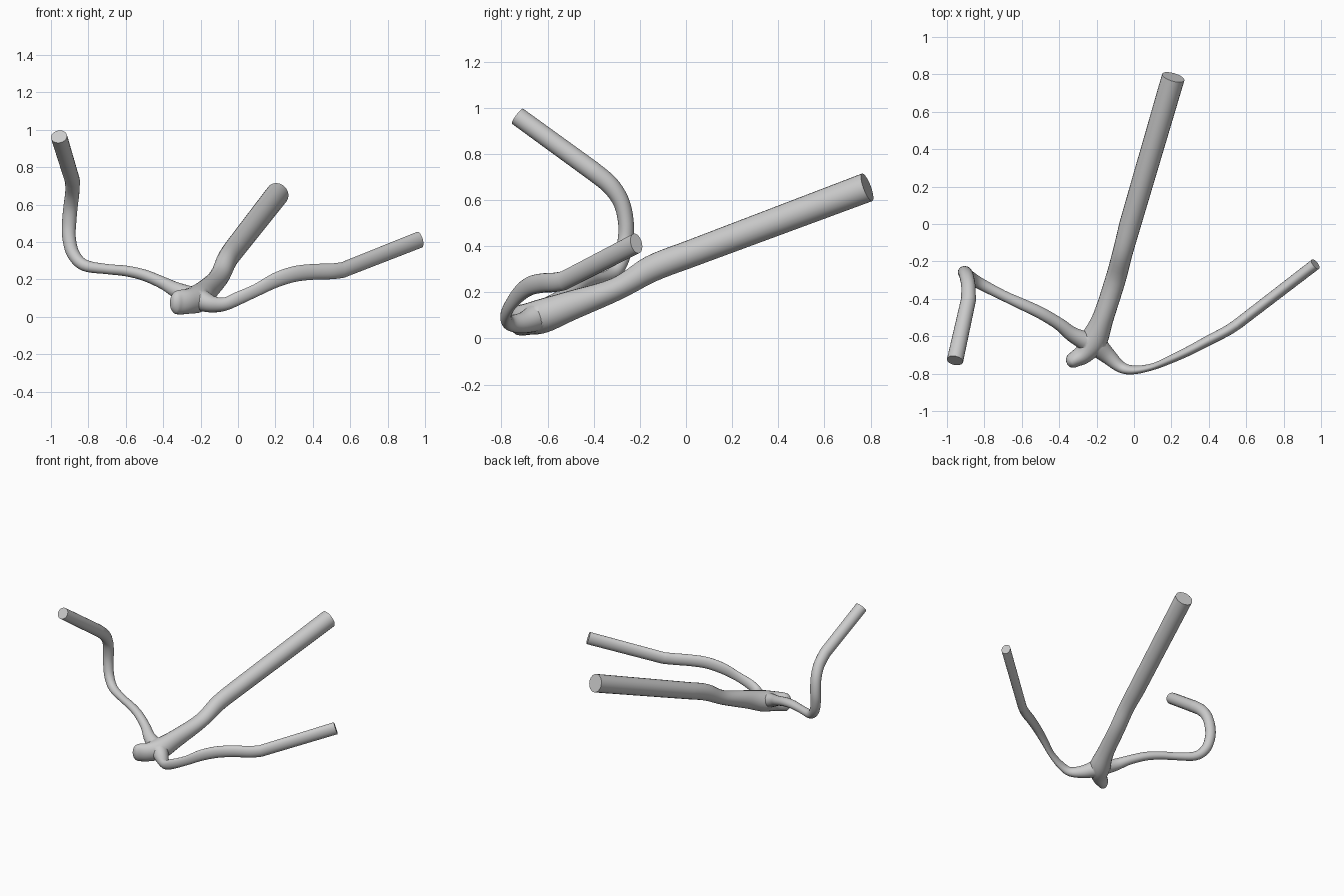
import bpy, bmesh, math
from mathutils import Vector

if "Cube" in bpy.data.objects:
    bpy.data.objects.remove(bpy.data.objects["Cube"])

SIDES = 20


def smooth_path(rows, steps=5):
    """Catmull-Rom through rows (x, y, z, side radius, vertical radius); first span stays straight."""
    pts = rows[1:]
    out = [rows[0]]
    for i in range(len(pts) - 1):
        a, b, c, d = pts[max(i - 1, 0)], pts[i], pts[i + 1], pts[min(i + 2, len(pts) - 1)]
        for s in range(steps):
            t = s / steps
            out.append(tuple(
                0.5 * (2 * q + (r - p) * t + (2 * p - 5 * q + 4 * r - w) * t * t
                       + (3 * q - p - 3 * r + w) * t ** 3)
                for p, q, r, w in zip(a, b, c, d)))
    out.append(pts[-1])
    return out


def tube(name, rows):
    path = smooth_path(rows)
    pos = [Vector(p[:3]) for p in path]
    bm = bmesh.new()
    rings, side = [], None
    for i, p in enumerate(path):
        tan = (pos[min(i + 1, len(pos) - 1)] - pos[max(i - 1, 0)]).normalized()
        side = tan.cross(Vector((0, 0, 1))) if side is None else side - tan * side.dot(tan)
        side.normalize()
        up = side.cross(tan)
        rings.append([bm.verts.new(pos[i] + side * p[3] * math.cos(a) + up * p[4] * math.sin(a))
                      for a in (2 * math.pi * k / SIDES for k in range(SIDES))])
    for r0, r1 in zip(rings, rings[1:]):
        for k in range(SIDES):
            j = (k + 1) % SIDES
            bm.faces.new((r0[k], r0[j], r1[j], r1[k]))
    bm.faces.new(rings[0][::-1])
    bm.faces.new(rings[-1])
    bmesh.ops.recalc_face_normals(bm, faces=bm.faces)
    me = bpy.data.meshes.new(name)
    bm.to_mesh(me)
    bm.free()
    ob = bpy.data.objects.new(name, me)
    bpy.context.collection.objects.link(ob)
    return ob


# Thick trunk, from its cut end down to the rounded stub
trunk = tube("vessel_trunk", [
    (.21, .785, .655, .062, .064), (-.02, 0, .36, .058, .059),
    (-.06, -.15, .302, .054, .058), (-.10, -.30, .215, .055, .050),
    (-.165, -.50, .142, .057, .064), (-.215, -.62, .098, .072, .074),
    (-.265, -.69, .083, .055, .068), (-.315, -.722, .078, .043, .066),
    (-.337, -.737, .078, .037, .058), (-.352, -.747, .078, .022, .035),
    (-.357, -.75, .078, .004, .006)])

# Flattened branch running to the right
right = tube("right_branch", [
    (.97, -.215, .412, .031, .045), (.56, -.53, .25, .029, .042),
    (.50, -.57, .243, .028, .042), (.40, -.622, .24, .027, .042),
    (.30, -.675, .228, .025, .042), (.20, -.722, .195, .022, .040),
    (.10, -.763, .143, .018, .034), (0, -.78, .098, .023, .036),
    (-.07, -.765, .068, .030, .036), (-.14, -.705, .068, .044, .046),
    (-.20, -.65, .09, .060, .060)])

# Branch running left, then curling up and forward
left = tube("left_branch", [
    (-.957, -.73, .963, .044, .041), (-.885, -.405, .727, .040, .042),
    (-.886, -.33, .665, .038, .040), (-.895, -.28, .59, .038, .036),
    (-.903, -.26, .50, .038, .034), (-.903, -.263, .42, .036, .034),
    (-.88, -.283, .335, .034, .034), (-.82, -.32, .275, .031, .031),
    (-.70, -.382, .255, .027, .028), (-.60, -.428, .245, .028, .031),
    (-.50, -.475, .222, .030, .033), (-.40, -.535, .180, .033, .034),
    (-.33, -.59, .143, .042, .040), (-.24, -.635, .105, .055, .055)])

# Fuse the branches into the trunk
for branch in (right, left):
    mod = trunk.modifiers.new("join_" + branch.name, 'BOOLEAN')
    mod.operation = 'UNION'
    mod.solver = 'EXACT'
    mod.object = branch
    bpy.context.view_layer.objects.active = trunk
    bpy.ops.object.modifier_apply(modifier=mod.name)
    bpy.data.objects.remove(branch)

# Soft shading with crisp cut ends
bpy.ops.object.select_all(action='DESELECT')
trunk.select_set(True)
bpy.context.view_layer.objects.active = trunk
bpy.ops.object.shade_smooth_by_angle(angle=math.radians(50))
